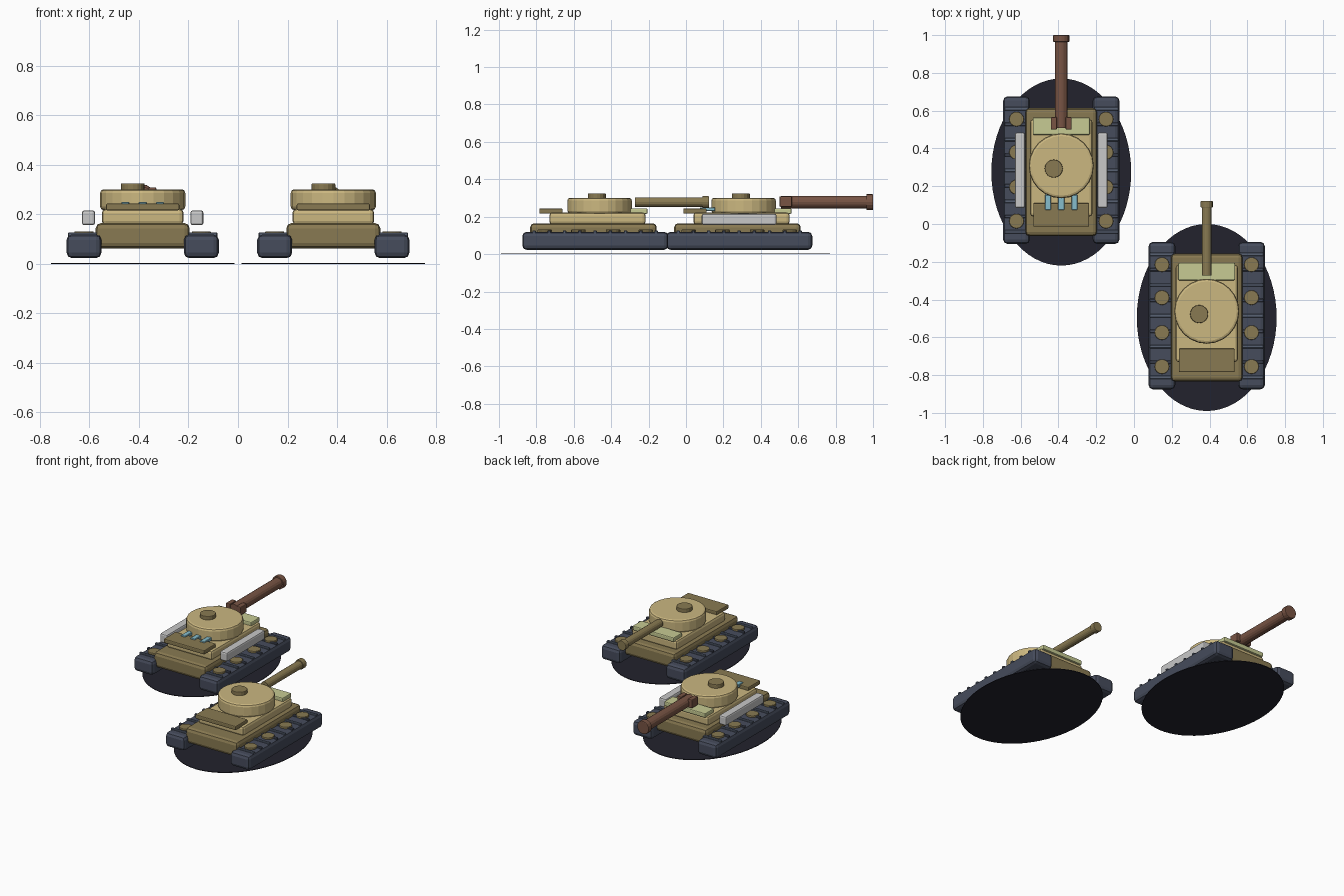
import bpy, math

if "Cube" in bpy.data.objects:
    bpy.data.objects.remove(bpy.data.objects["Cube"])


def material(name, r, g, b):
    """Flat colour from 0-255 display values."""
    lin = [((c / 255 + 0.055) / 1.055) ** 2.4 for c in (r, g, b)]
    m = bpy.data.materials.new(name)
    m.diffuse_color = (*lin, 1)
    m.use_nodes = True
    m.node_tree.nodes["Principled BSDF"].inputs["Base Color"].default_value = m.diffuse_color
    return m


TAN = material("tan armour", 203, 183, 128)
OLIVE = material("olive armour", 137, 122, 82)
GREEN = material("pale green", 199, 203, 147)
SLATE = material("slate track", 70, 76, 92)
RIB = material("light slate", 88, 98, 116)
DARK = material("dark base", 34, 34, 45)
GREY = material("light grey", 200, 200, 200)
BROWN = material("brown gun", 120, 84, 68)
BLUE = material("pale blue", 134, 190, 205)


def finish(ob, name, mat, bevel, segments=2):
    ob.name = name
    ob.data.materials.append(mat)
    bpy.ops.object.transform_apply(location=False, rotation=True, scale=True)
    if bevel:
        mod = ob.modifiers.new("bevel", 'BEVEL')
        mod.width = bevel
        mod.segments = segments
        mod.limit_method = 'ANGLE'
        mod.angle_limit = math.radians(40)
    return ob


def box(name, mat, centre, size, bevel=0.0, segments=2):
    bpy.ops.mesh.primitive_cube_add(size=1, location=centre)
    ob = bpy.context.object
    ob.scale = size
    return finish(ob, name, mat, bevel, segments)


def cylinder(name, mat, centre, radius, depth, sides=20, along_y=False, bevel=0.0, stretch=1.0):
    rot = (math.pi / 2, 0, 0) if along_y else (0, 0, 0)
    bpy.ops.mesh.primitive_cylinder_add(vertices=sides, radius=radius, depth=depth,
                                        location=centre, rotation=rot)
    ob = bpy.context.object
    ob.scale.y = stretch
    return finish(ob, name, mat, bevel)


def barrel(name, mat, x, start, end, radius, muzzle):
    """Gun tube with a wider ring at its tip."""
    z = 0.278
    cylinder(name + "_barrel", mat, (x, (start + end) / 2, z), radius, end - start - 0.004, 16, True)
    cylinder(name + "_muzzle", mat, (x, end - 0.018, z), muzzle, 0.036, 16, True, 0.004)


def tank(n, x, y):
    # oval base plate
    cylinder(n + "_base", DARK, (x, y, 0.002), 0.37, 0.004, 64, stretch=0.495 / 0.37)

    # tracks with ribs and round caps on top
    for side, s in (("left", -1), ("right", 1)):
        tx = x + s * 0.237
        box(f"{n}_{side}_track", SLATE, (tx, y + 0.01, 0.071), (0.141, 0.78, 0.096), 0.022)
        for i in range(9):
            box(f"{n}_{side}_rib", RIB if i % 2 == 0 else SLATE,
                (tx, y + 0.335 - i * 0.0815, 0.119), (0.13, 0.018, 0.016), 0.003, 1)
        for dy in (0.28, 0.105, -0.08, -0.26):
            cylinder(f"{n}_{side}_cap", OLIVE, (tx, y + dy, 0.12), 0.039, 0.022, 16, bevel=0.004)

    # stepped hull
    box(n + "_lower_hull", OLIVE, (x, y, 0.114), (0.38, 0.677, 0.102), 0.022)
    box(n + "_upper_hull", TAN, (x, y + 0.022, 0.19), (0.33, 0.515, 0.064), 0.016)
    box(n + "_front_panel", GREEN, (x, y + 0.243, 0.23), (0.302, 0.092, 0.03), 0.006)
    box(n + "_rear_deck", OLIVE, (x, y - 0.227, 0.23), (0.296, 0.125, 0.028), 0.006)

    # turret and hatch
    cylinder(n + "_turret", TAN, (x, y + 0.033, 0.259), 0.172, 0.084, 24, bevel=0.014)
    cylinder(n + "_hatch", OLIVE, (x - 0.04, y + 0.018, 0.309), 0.048, 0.032, 16, bevel=0.004)


# plain tank
bx, by = 0.385, -0.495
tank("plain_tank", bx, by)
barrel("plain_tank", OLIVE, bx, -0.275, 0.123, 0.026, 0.032)

# upgraded tank: heavy gun, side armour and vents
ax, ay = -0.385, 0.275
tank("heavy_tank", ax, ay)
barrel("heavy_tank", BROWN, ax, 0.505, 1.0, 0.034, 0.043)
for s in (-1, 1):
    box("gun_mount", BROWN, (ax + s * 0.039, 0.533, 0.281), (0.032, 0.066, 0.056), 0.005)
    box("side_armour", GREY, (ax + s * 0.219, 0.284, 0.186), (0.053, 0.4, 0.06), 0.01)
for i in (-1, 0, 1):
    box("vent_strip", BLUE, (ax + i * 0.07, 0.115, 0.24), (0.033, 0.08, 0.02), 0.003, 1)
